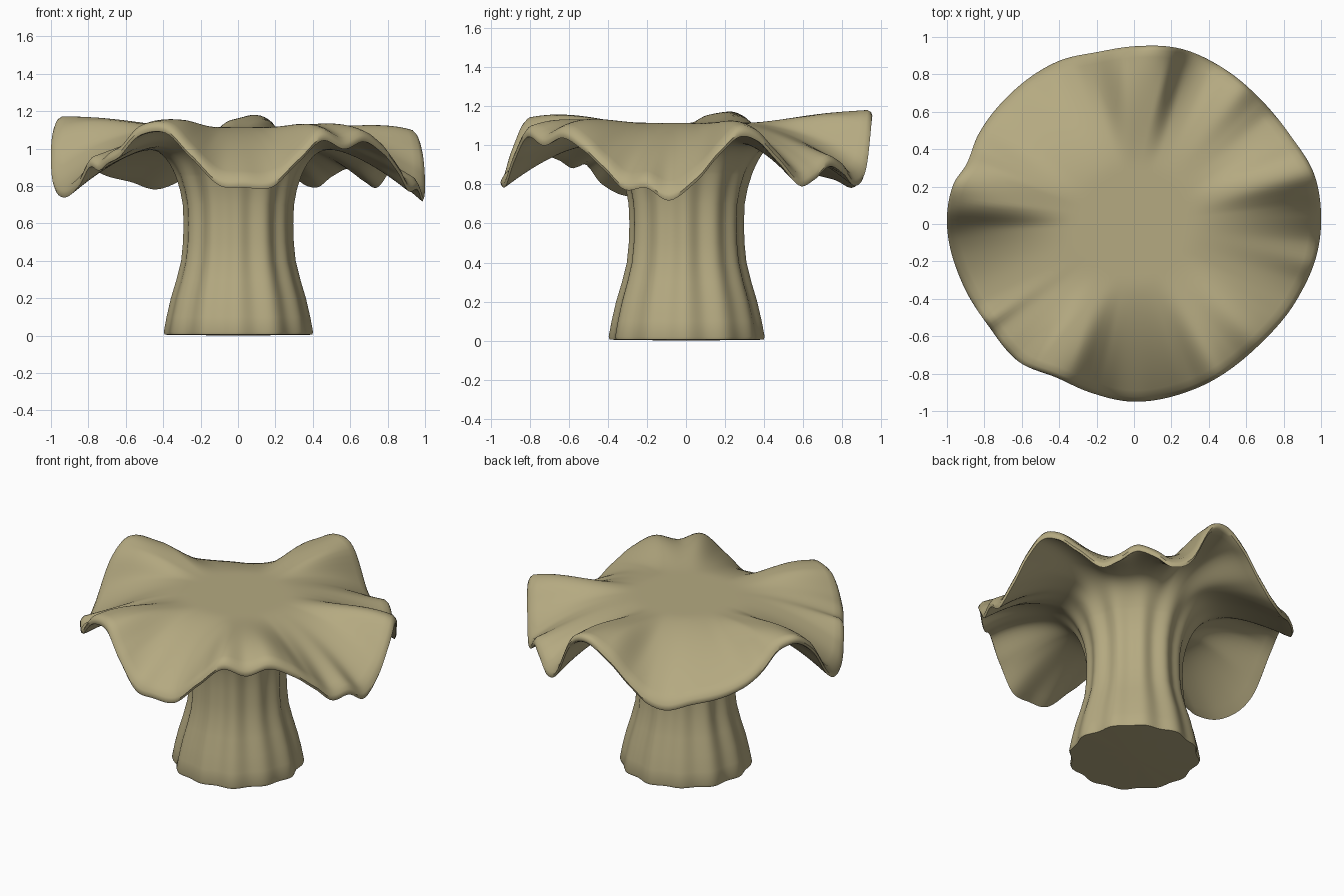
import bpy, bmesh, math

if "Cube" in bpy.data.objects:
    bpy.data.objects.remove(bpy.data.objects["Cube"])

N = 288  # segments round the axis

# rim height (angle in degrees: height)
RIM = {3: .86, 10: 1.0, 16: 1.09, 22: 1.07, 29: .97, 38: .84, 44: .87, 51: .94, 58: .90, 64: .84, 71: .89,
       79: 1.14, 86: 1.18, 95: 1.09, 104: .95, 111: .86, 118: .83, 127: .87, 137: .90, 146: .95, 154: 1.03,
       162: 1.15, 168: 1.17, 175: 1.08, 184: .87, 191: .80, 199: .79, 207: .85, 213: .95, 218: .93,
       223: .97, 228: 1.0, 236: 1.12, 245: 1.13, 254: 1.0, 264: .85, 272: .84, 281: .84, 290: .97,
       299: 1.09, 308: 1.045, 317: 1.085, 326: 1.02, 334: .92, 341: .82, 348: .83, 355: .765}
# rim radius
RAD = {0: 1.0, 15: 1.0, 30: .96, 45: .95, 60: .96, 75: .97, 90: .95, 102: .94, 115: .96, 135: .96,
       150: .96, 160: .95, 168: .99, 180: 1.0, 200: .97, 215: .95, 230: .96, 243: .92, 255: .93,
       270: .95, 290: .94, 315: .93, 335: .96, 350: .99}


def periodic(table, a):
    """Smooth periodic interpolation of an angle table."""
    a %= 360
    k = sorted(table)
    n = len(k)
    i = max([j for j in range(n) if k[j] <= a], default=n - 1)

    def pt(j):
        return k[j % n] + 360 * (j // n), table[k[j % n]]
    if a < k[0]:
        a += 360
    (x0, y0), (x1, y1), (x2, y2), (x3, y3) = [pt(j) for j in range(i - 1, i + 3)]
    h = x2 - x1
    t = (a - x1) / h
    m1, m2 = (y2 - y0) / (x2 - x0) * h * .9, (y3 - y1) / (x3 - x1) * h * .9
    return ((2*t**3 - 3*t*t + 1) * y1 + (t**3 - 2*t*t + t) * m1
            + (3*t*t - 2*t**3) * y2 + (t**3 - t*t) * m2)


def top_z(r, R, rim, soft):
    """Cap height: flat centre, broad folds, then fine ruffles near the rim."""
    t = max(0, (r - .3) / (R - .3))
    s = t ** 1.75 * (1.2 - .2 * t)
    k = t ** 1.8
    edge = rim * k + soft * (1 - k)
    w = min(1, max(0, (edge - .93) / .17))
    amp = .045 - .25 * max(0, edge - 1.1)
    crown = amp * w * w * (3 - 2 * w) * 6.75 * t * t * (1 - t)
    return 1.115 + (edge - 1.115) * s + crown


# stem profile: radius, height
STEM = [(.385, .005), (.39, .02), (.375, .1), (.352, .2), (.322, .3), (.297, .4), (.287, .5),
        (.284, .6), (.288, .7), (.303, .78)]
UNDER = 22
TOP = 26


def column(i):
    """One profile from base to cap centre at segment i."""
    deg = 360 * i / N
    a = math.radians(deg)
    R, rim = periodic(RAD, deg), periodic(RIM, deg)
    soft = sum(periodic(RIM, deg + d) * (18 - abs(d)) for d in range(-15, 16, 3)) \
        / sum(18 - abs(d) for d in range(-15, 16, 3))
    rim_mid = rim - .03
    flute = .009 * math.cos(12 * a) + .004 * math.cos(7 * a + 1)
    pts = [(r + flute, z) for r, z in STEM]
    # underside of the cap flaring out of the stem
    for j in range(UNDER):
        u = (j / (UNDER - 1)) ** 1.5
        r = .325 + (R - .025 - .325) * u
        drop = .055 + .21 * math.exp(-(r - .325) / .085)
        pts.append((r + flute * (1 - u) ** 3, top_z(r, R, rim, soft) - drop))
    # rounded lip
    pts += [(R - .007, rim_mid - .018), (R, rim_mid), (R - .007, rim_mid + .018)]
    # top surface
    for j in range(TOP):
        r = (R - .025) * (1 - j / TOP)
        pts.append((r, top_z(r, R, rim, soft)))
    return [(r * math.cos(a), r * math.sin(a), z) for r, z in pts]


# fluted stem with ruffled cap, one continuous skin
bm = bmesh.new()
cols = [[bm.verts.new(p) for p in column(i)] for i in range(N)]
centre = bm.verts.new((0, 0, 1.115))
for i in range(N):
    c, d = cols[i], cols[(i + 1) % N]
    for j in range(len(c) - 1):
        bm.faces.new((c[j], d[j], d[j + 1], c[j + 1]))
    bm.faces.new((c[-1], d[-1], centre))
# slightly bulging base
base = bm.verts.new((0, 0, 0))
for i in range(N):
    bm.faces.new((cols[(i + 1) % N][0], cols[i][0], base))
bmesh.ops.recalc_face_normals(bm, faces=bm.faces)
mesh = bpy.data.meshes.new("ruffled_mushroom")
bm.to_mesh(mesh)
bm.free()

mat = bpy.data.materials.new("khaki tan")
mat.diffuse_color = (.46, .40, .22, 1)
mat.use_nodes = True
mat.node_tree.nodes["Principled BSDF"].inputs["Base Color"].default_value = mat.diffuse_color
mesh.materials.append(mat)
obj = bpy.data.objects.new("ruffled_mushroom", mesh)
bpy.context.collection.objects.link(obj)
bpy.context.view_layer.objects.active = obj
obj.select_set(True)
bpy.ops.object.shade_smooth_by_angle(angle=math.radians(50))
